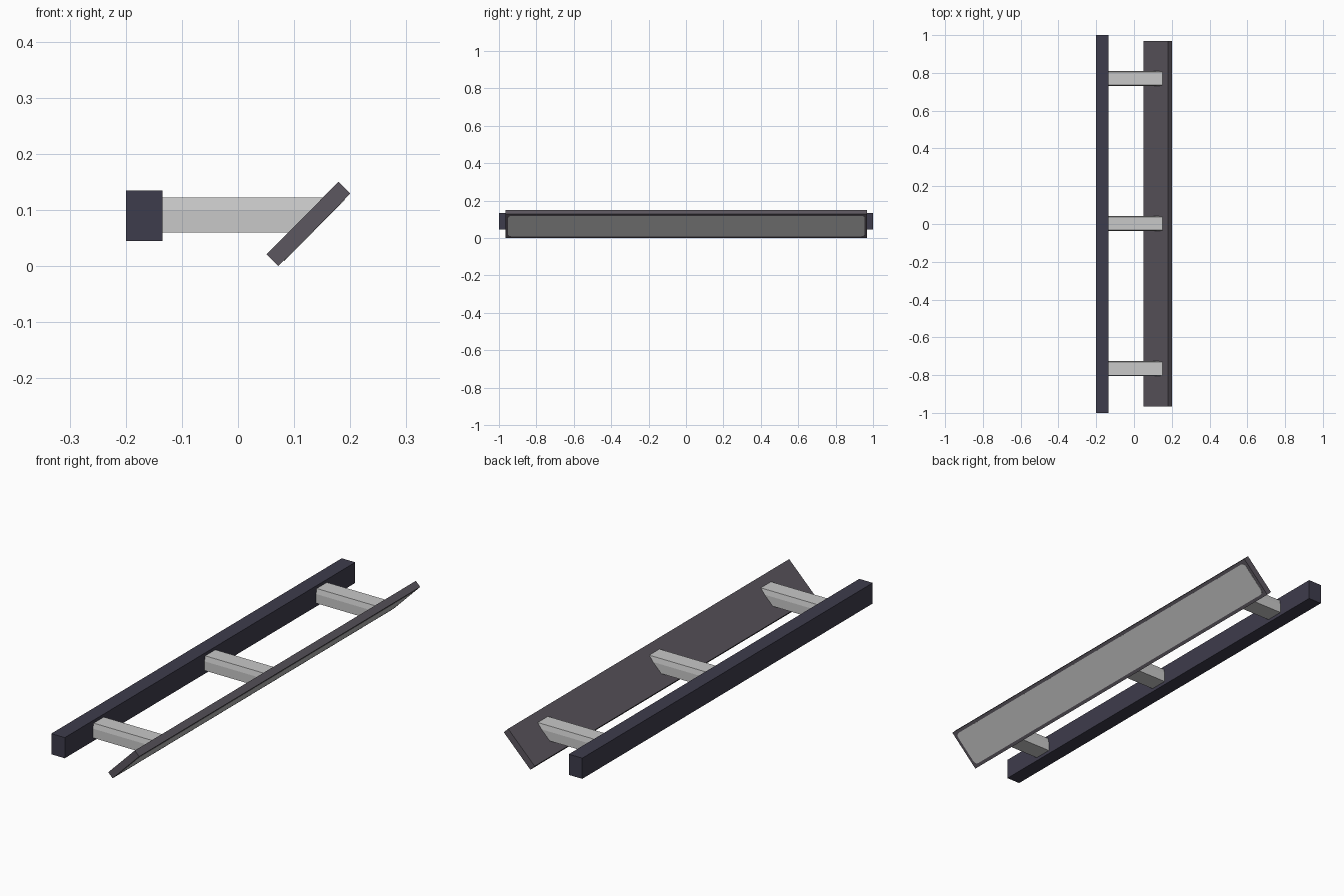
import bpy, bmesh, math
from mathutils import Matrix, Vector

if "Cube" in bpy.data.objects:
    bpy.data.objects.remove(bpy.data.objects["Cube"])


def material(name, rgb):
    m = bpy.data.materials.new(name)
    m.diffuse_color = (*rgb, 1)
    m.use_nodes = True
    m.node_tree.nodes["Principled BSDF"].inputs["Base Color"].default_value = m.diffuse_color
    return m


DARK = material("dark slate", (0.048, 0.045, 0.072))
FRAME = material("warm dark grey", (0.107, 0.095, 0.115))
LIGHT = material("light grey", (0.58, 0.58, 0.58))


def extrude(name, pts, vec, mat):
    """Solid from a planar outline pushed along vec."""
    bm = bmesh.new()
    f = bm.faces.new([bm.verts.new(p) for p in pts])
    r = bmesh.ops.extrude_face_region(bm, geom=[f])
    verts = [v for v in r["geom"] if isinstance(v, bmesh.types.BMVert)]
    bmesh.ops.translate(bm, verts=verts, vec=Vector(vec))
    bmesh.ops.recalc_face_normals(bm, faces=bm.faces)
    me = bpy.data.meshes.new(name)
    bm.to_mesh(me)
    bm.free()
    me.materials.append(mat)
    ob = bpy.data.objects.new(name, me)
    bpy.context.collection.objects.link(ob)
    return ob


# Rear mounting beam
beam = [(-0.2, -1, 0.045), (-0.135, -1, 0.045), (-0.135, -1, 0.135), (-0.2, -1, 0.135)]
extrude("mounting_beam", beam, (0, 2, 0), DARK)

# Tilted panel housing
Y0, Y1 = -0.966, 0.969
panel = [(0.051, Y0, 0.021), (0.072, Y0, 0.0), (0.2, Y0, 0.129), (0.179, Y0, 0.15)]
extrude("panel_housing", panel, (0, Y1 - Y0, 0), FRAME)

# Rounded plate on the lower face of the panel
low, high = Vector(panel[1]), Vector(panel[2])
up = (high - low).normalized()
out = Vector((up.z, 0, -up.x))
mid = (low + high) / 2 + Vector((0, (Y1 - Y0) / 2, 0))
hw, hl, rad = (high - low).length / 2 - 0.014, (Y1 - Y0) / 2 - 0.014, 0.018
outline = []
for k, (sy, su) in enumerate([(1, 1), (-1, 1), (-1, -1), (1, -1)]):
    for i in range(5):
        a = math.pi / 2 * (k + i / 4)
        y = sy * (hl - rad) + rad * math.cos(a)
        u = su * (hw - rad) + rad * math.sin(a)
        outline.append(mid + Vector((0, y, 0)) + up * u - out * 0.001)
extrude("panel_plate", outline, out * 0.002, LIGHT)

# Three arms with tapered upper edges, ends cut along the panel back
section = [(-0.04, 0.06), (0.04, 0.06), (0.04, 0.1), (0.035, 0.122), (-0.035, 0.122), (-0.04, 0.1)]
for label, yc in (("front", -0.766), ("middle", 0.002), ("back", 0.77)):
    arm = extrude(label + "_arm", [(-0.136, yc + y, z) for y, z in section], (0.2, 0, 0), LIGHT)
    for v in arm.data.vertices:
        if v.co.x > 0:
            v.co.x = v.co.z + 0.031
